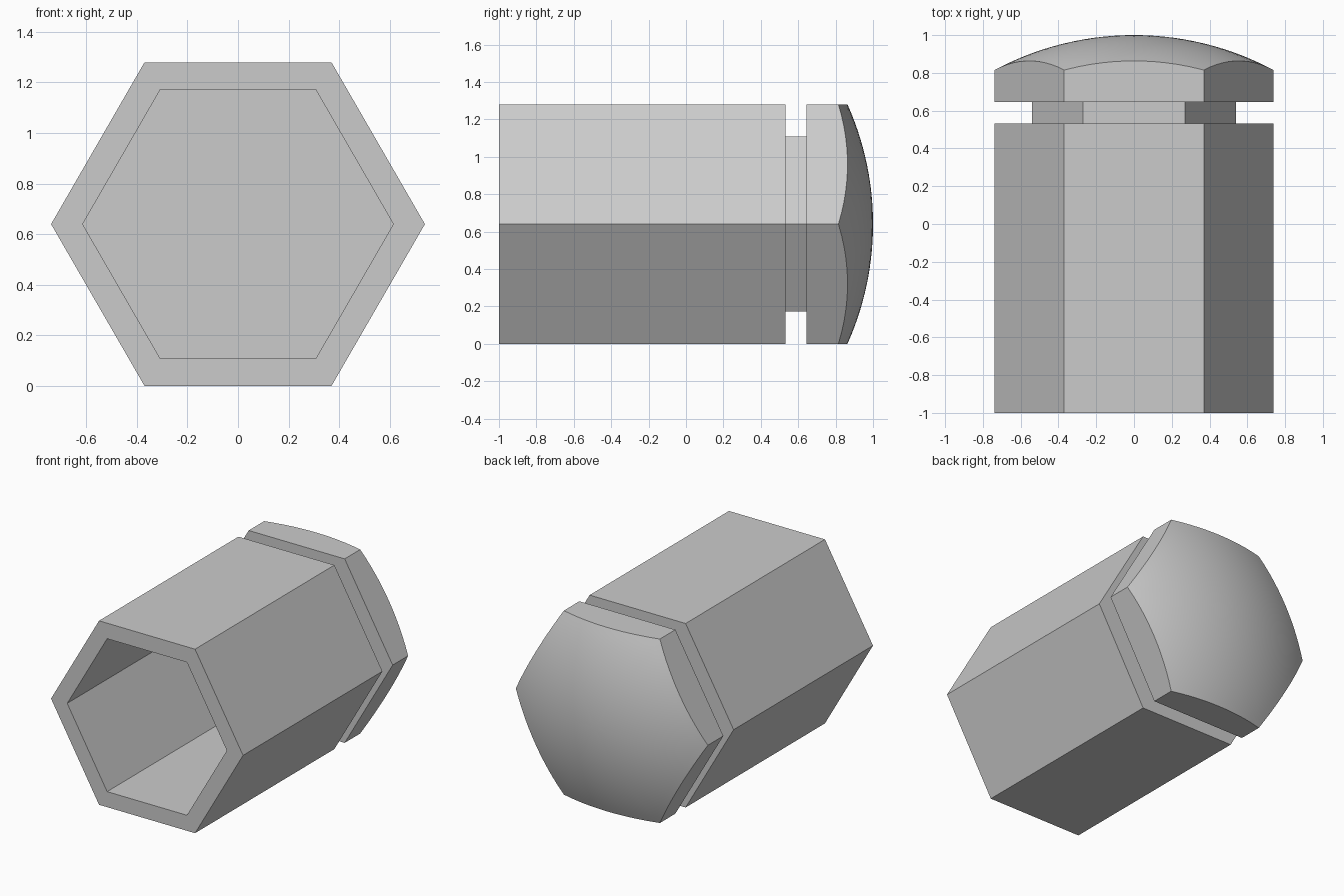
import bpy, bmesh, math

if "Cube" in bpy.data.objects:
    bpy.data.objects.remove(bpy.data.objects["Cube"])

APOTHEM = 0.64            # outer hexagon, flat side to centre
CORNER = APOTHEM / math.cos(math.pi / 6)
MID_Z = APOTHEM
APEX = 1.0                # tip of the dome
EDGE = 0.815              # dome height at the hexagon corners

grey = bpy.data.materials.new("plain grey")
grey.diffuse_color = (0.6, 0.6, 0.6, 1)
grey.use_nodes = True
grey.node_tree.nodes["Principled BSDF"].inputs["Base Color"].default_value = grey.diffuse_color


def hex_radius(a, apothem):
    return apothem / math.cos(a % (math.pi / 3) - math.pi / 6)


def ring(bm, apothem, y, per_side=1):
    # y is a number or a function of the distance from the axis
    verts = []
    n = 6 * per_side
    for i in range(n):
        a = 2 * math.pi * (i // per_side + 1e-9) / 6 + math.pi / 3 * (i % per_side) / per_side
        r = hex_radius(a, apothem)
        yy = y(r) if callable(y) else y
        verts.append(bm.verts.new((r * math.cos(a), yy, MID_Z + r * math.sin(a))))
    return verts


def bridge(bm, a, b):
    n = len(a)
    for i in range(n):
        j = (i + 1) % n
        bm.faces.new((a[i], a[j], b[j], b[i]))


def finish(bm, name, smooth=False):
    bmesh.ops.recalc_face_normals(bm, faces=bm.faces)
    mesh = bpy.data.meshes.new(name)
    bm.to_mesh(mesh)
    bm.free()
    mesh.materials.append(grey)
    obj = bpy.data.objects.new(name, mesh)
    bpy.context.collection.objects.link(obj)
    if smooth:
        bpy.context.view_layer.objects.active = obj
        obj.select_set(True)
        bpy.ops.object.shade_smooth_by_angle(angle=math.radians(15))
        obj.select_set(False)
    return obj


def hex_loft(name, profile):
    bm = bmesh.new()
    rings = [ring(bm, r, y) for r, y in profile]
    for a, b in zip(rings, rings[1:]):
        bridge(bm, a, b)
    bm.faces.new(rings[0])
    bm.faces.new(rings[-1])
    return finish(bm, name)


# Hollow hexagonal sleeve, open at the front
hex_loft("sleeve", [(0.532, 0.42), (0.532, -1), (APOTHEM, -1), (APOTHEM, 0.532)])

# Narrow neck inside the groove
hex_loft("neck", [(0.467, 0.531), (0.467, 0.646)])

# Hexagonal end cap with a spherical dome
sag = APEX - EDGE
R = (CORNER ** 2 + sag ** 2) / (2 * sag)


def dome(r):
    return APEX - R + math.sqrt(R * R - r * r)


SIDE, RINGS = 12, 14
bm = bmesh.new()
base = ring(bm, APOTHEM, 0.645, SIDE)
bm.faces.new(base)
previous = base
for k in range(RINGS, 0, -1):
    current = ring(bm, APOTHEM * k / RINGS, dome, SIDE)
    bridge(bm, previous, current)
    previous = current
tip = bm.verts.new((0, APEX, MID_Z))
for i, v in enumerate(previous):
    bm.faces.new((v, previous[(i + 1) % len(previous)], tip))
finish(bm, "domed_cap", smooth=True)
